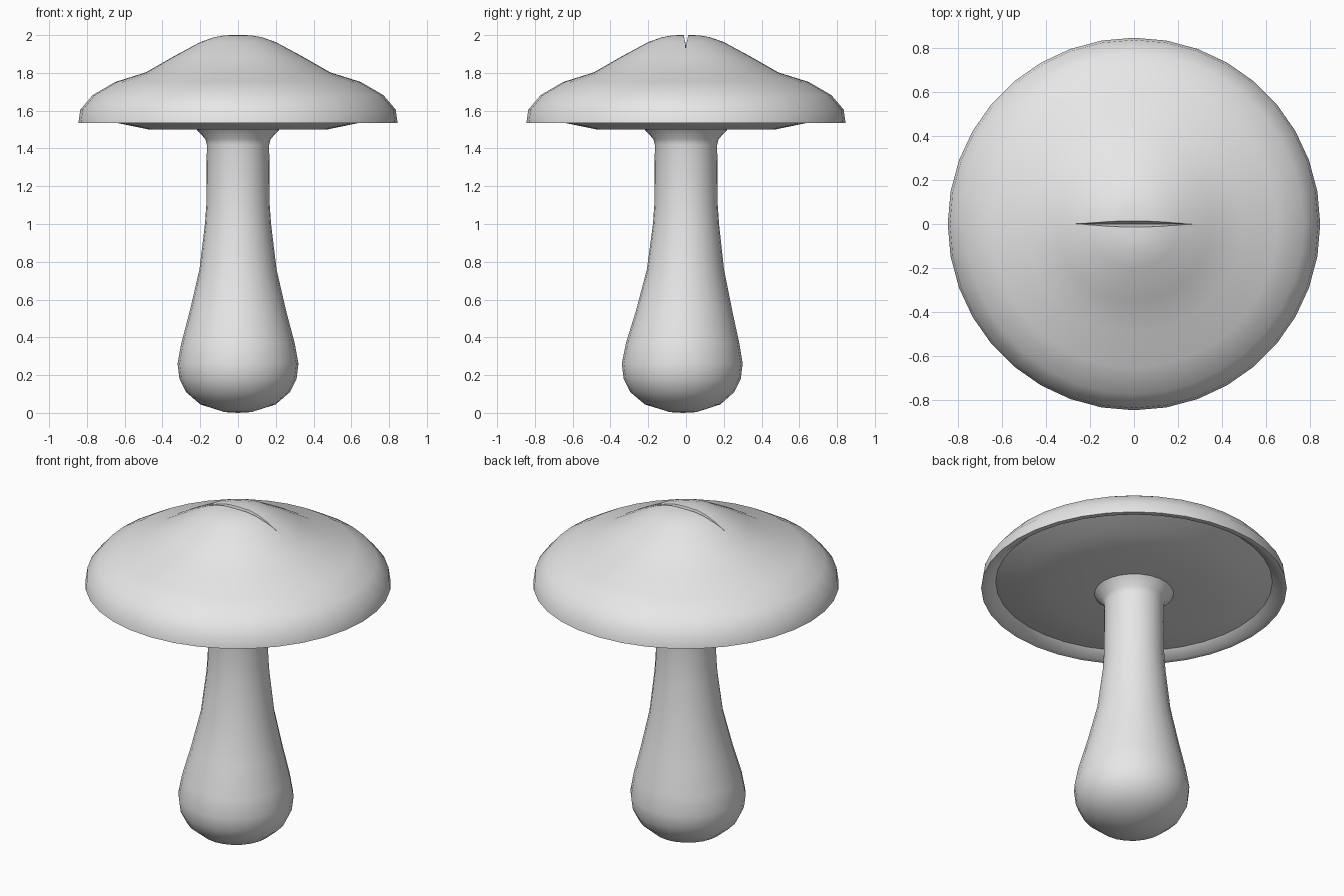
import bpy, bmesh, math

if "Cube" in bpy.data.objects:
    bpy.data.objects.remove(bpy.data.objects["Cube"])

grey = bpy.data.materials.new("plain grey")
grey.diffuse_color = (0.8, 0.8, 0.8, 1)
grey.use_nodes = True
grey.node_tree.nodes["Principled BSDF"].inputs["Base Color"].default_value = grey.diffuse_color


def add_object(name, bm):
    bmesh.ops.recalc_face_normals(bm, faces=bm.faces)
    mesh = bpy.data.meshes.new(name)
    bm.to_mesh(mesh)
    bm.free()
    mesh.materials.append(grey)
    obj = bpy.data.objects.new(name, mesh)
    bpy.context.collection.objects.link(obj)
    return obj


def smooth(obj, degrees):
    bpy.ops.object.select_all(action='DESELECT')
    obj.select_set(True)
    bpy.context.view_layer.objects.active = obj
    bpy.ops.object.shade_smooth_by_angle(angle=math.radians(degrees))


def lathe(name, profile, sides):
    """Spin (radius, height, y shift) points around z; radius 0 makes a pole."""
    bm = bmesh.new()
    rings = []
    for r, z, dy in profile:
        if r == 0:
            rings.append([bm.verts.new((0, dy, z))] * sides)
        else:
            rings.append([bm.verts.new((r * math.cos(a), r * math.sin(a) + dy, z))
                          for a in (2 * math.pi * i / sides for i in range(sides))])
    for low, high in zip(rings, rings[1:]):
        for i in range(sides):
            j = (i + 1) % sides
            corners = [low[i], low[j], high[j], high[i]]
            bm.faces.new(list(dict.fromkeys(corners)))
    return add_object(name, bm)


# Cap: domed top, thin rim, recessed lip and slightly bulging underside
cap_profile = [(0, 2.0), (0.07, 1.999), (0.13, 1.988), (0.2, 1.963),
               (0.35, 1.882), (0.49, 1.802), (0.65, 1.752), (0.77, 1.682),
               (0.835, 1.605), (0.845, 1.535), (0.815, 1.535), (0.765, 1.575),
               (0.64, 1.535), (0.47, 1.5), (0.2, 1.5), (0, 1.5)]
cap = lathe("cap", [(r, z, 0) for r, z in cap_profile], 36)

# Slit across the crown: a thin V-shaped wedge, tapering at both ends
bm = bmesh.new()
rows = []
steps = 10
for i in range(steps + 1):
    t = 2 * i / steps - 1
    half = 0.004 + 0.022 * math.sqrt(max(0, 1 - t * t))
    bottom = 1.937 - 0.02 * abs(t) ** 6
    rows.append([bm.verts.new((0.275 * t, y, z))
                 for y, z in ((0, bottom), (half, 2.06), (-half, 2.06))])
for a, b in zip(rows, rows[1:]):
    for k in range(3):
        m = (k + 1) % 3
        bm.faces.new((a[k], a[m], b[m], b[k]))
bm.faces.new(rows[0])
bm.faces.new(rows[-1])
cutter = add_object("slit_cutter", bm)
cutter.hide_render = True

cut = cap.modifiers.new("slit", 'BOOLEAN')
cut.operation = 'DIFFERENCE'
cut.solver = 'EXACT'
cut.object = cutter
bpy.context.view_layer.objects.active = cap
bpy.ops.object.modifier_apply(modifier=cut.name)
bpy.data.objects.remove(cutter)
smooth(cap, 40)

# Stem: rounded bulb leaning slightly forward, slim neck and flared collar
stem = lathe("stem", [(0, 0, -0.015), (0.07, 0.004, -0.015), (0.2, 0.045, -0.018),
                      (0.275, 0.11, -0.02), (0.31, 0.18, -0.02), (0.32, 0.26, -0.02),
                      (0.3, 0.37, -0.018), (0.255, 0.54, -0.01), (0.204, 0.76, -0.003),
                      (0.175, 1.0, 0), (0.168, 1.1, 0), (0.165, 1.42, 0),
                      (0.173, 1.45, 0), (0.222, 1.503, 0)], 24)
smooth(stem, 50)
